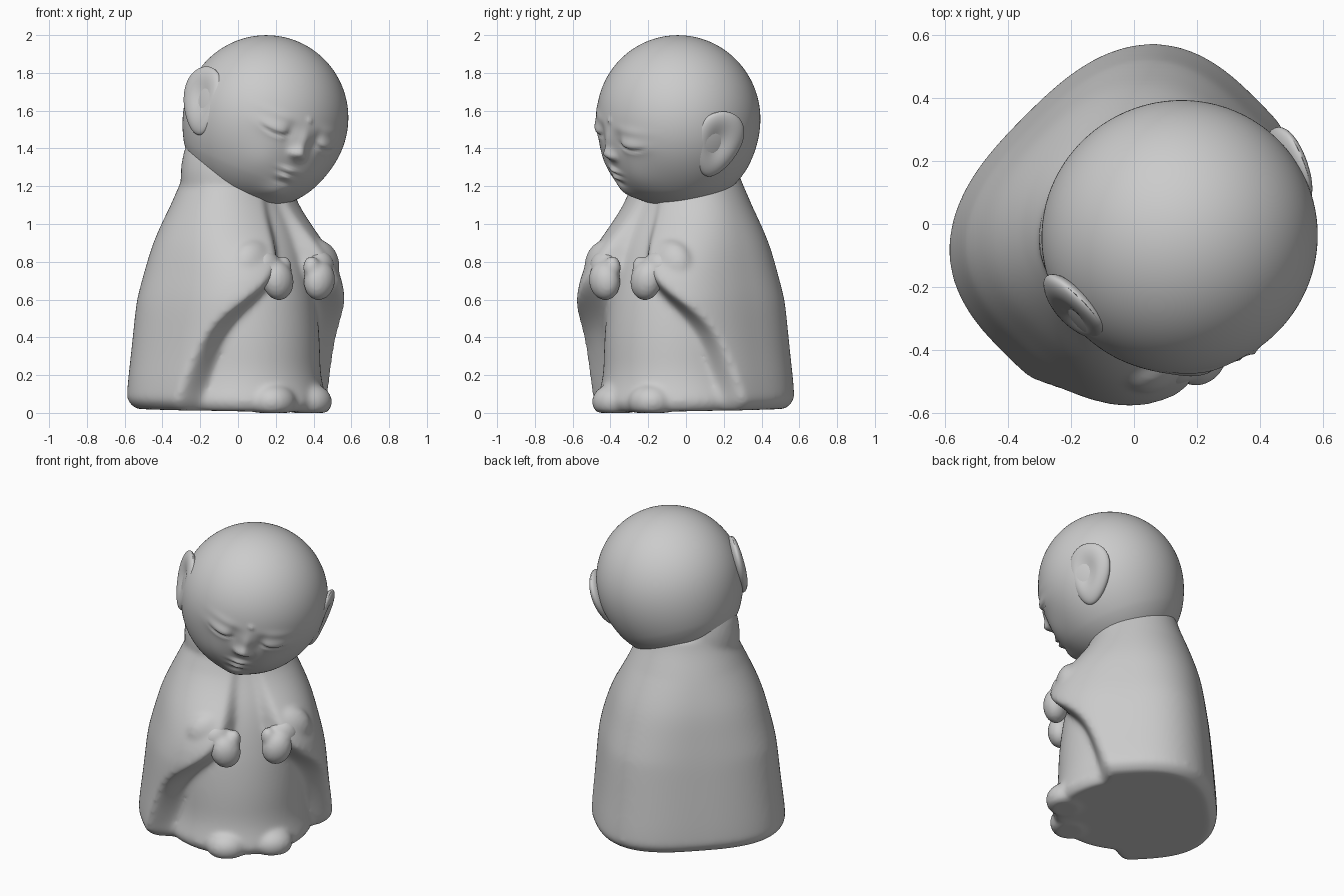
import bpy, bmesh, math
from mathutils import Matrix, Vector

if "Cube" in bpy.data.objects:
    bpy.data.objects.remove(bpy.data.objects["Cube"])

BODY = Matrix.Rotation(math.radians(45), 4, 'Z')          # figure faces the +x/-y corner
HEAD = (Matrix.Translation((0.147, -0.04, 1.56)) @ Matrix.Rotation(math.radians(33), 4, 'Z')
        @ Matrix.Rotation(math.radians(16), 4, 'Y') @ Matrix.Rotation(math.radians(15), 4, 'X'))


def make(name, bm, mat, voxel=0, smooth=0):
    bmesh.ops.transform(bm, matrix=mat, verts=bm.verts)
    bmesh.ops.recalc_face_normals(bm, faces=bm.faces)
    me = bpy.data.meshes.new(name)
    bm.to_mesh(me)
    bm.free()
    for p in me.polygons:
        p.use_smooth = True
    ob = bpy.data.objects.new(name, me)
    bpy.context.collection.objects.link(ob)
    if voxel:                                             # melt overlapping forms together
        rm = ob.modifiers.new("merge", 'REMESH')
        rm.mode, rm.voxel_size, rm.use_smooth_shade = 'VOXEL', voxel, True
        sm = ob.modifiers.new("soften", 'SMOOTH')
        sm.factor, sm.iterations = 0.5, smooth
    return ob


def ball(bm, loc, rad, seg=32, rot=None):
    m = Matrix.Translation(loc) @ (rot or Matrix()) @ Matrix.Diagonal((*rad, 1))
    return bmesh.ops.create_uvsphere(bm, u_segments=seg, v_segments=seg * 2 // 3,
                                     radius=1, matrix=m)['verts']


def linear(table, z):
    if z <= table[0][0]:
        return table[0][1]
    for (z0, v0), (z1, v1) in zip(table, table[1:]):
        if z <= z1:
            return v0 + (v1 - v0) * (z - z0) / (z1 - z0)
    return table[-1][1]


def soft(table, z):
    return sum(linear(table, z + k * 0.025) * (6 - abs(k)) for k in range(-5, 6)) / 36


def superellipse(phi, a, front, back, n):
    s, c = abs(math.sin(phi)), math.cos(phi)
    d = front if c > 0 else back
    return ((s / a) ** n + (abs(c) / d) ** n) ** (-1 / n)


# Cloak and robe: one lofted body, cloak radius stepping in to robe radius at an opening angle
WIDTH = [(0, .585), (.1, .585), (.3, .56), (.6, .53), (.9, .455), (1.1, .365), (1.2, .315), (1.32, .26)]
BACK = [(0, .49), (.1, .49), (.3, .475), (.6, .45), (.9, .405), (1.1, .34), (1.2, .30), (1.32, .25)]
SLEEVE = [(0, .46), (.3, .47), (.5, .52), (.7, .545), (.8, .51), (.9, .44), (1, .35), (1.1, .28), (1.3, .22)]
ROBE = [(0, .51), (.08, .49), (.16, .455), (.4, .45), (.6, .43), (.8, .39), (.95, .34), (1.1, .26), (1.3, .20)]
OPENING = [(0, 76), (.15, 70), (.3, 64), (.45, 56), (.55, 44), (.65, 28), (.75, 18), (.9, 16), (1.05, 15), (1.3, 8)]
SEG, RINGS = 144, 72
bm = bmesh.new()
rows = []
for i in range(RINGS + 1):
    z = 0.005 + 1.315 * i / RINGS
    hem = 1 - 0.09 * max(0, 1 - (z - 0.005) / 0.07) ** 2
    n = 2.7 - 0.6 * min(1, max(0, (z - 0.6) / 0.5))
    row = []
    for j in range(SEG):
        phi = -math.pi + 2 * math.pi * j / SEG
        wide = soft(WIDTH, z) * (0.955 if phi > 0 else 1)
        cloak = superellipse(phi, wide, soft(SLEEVE, z), soft(BACK, z), n)
        f = soft(ROBE, z)
        robe = superellipse(phi, f * 0.92, f, f * 0.9, 2)
        t = (abs(math.degrees(phi)) - soft(OPENING, z) + 6) / 12
        t = min(1, max(0, t))
        t = t * t * (3 - 2 * t)
        r = hem * (robe + (cloak - robe) * t)
        lift = 0.02 * (1 - math.cos(phi)) / 2 * max(0, 1 - z / 0.5)        # hem rises at the back
        row.append(bm.verts.new((r * math.sin(phi), -r * math.cos(phi), z + lift)))
    rows.append(row)
for lo, hi in zip(rows, rows[1:]):
    for j in range(SEG):
        k = (j + 1) % SEG
        bm.faces.new((lo[j], lo[k], hi[k], hi[j]))
bm.faces.new(rows[0])
bm.faces.new(rows[-1])
# neck joining the tilted head to the cloak, feet and forearms
ball(bm, (-0.06, 0.01, 1.25), (0.26, 0.25, 0.36))
for s in (-1, 1):
    for v in ball(bm, (s * 0.135, -0.40, 0.06), (0.125, 0.115, 0.095)):
        v.co.z = max(v.co.z, 0)
    ball(bm, (s * 0.23, -0.35, 0.78), (0.15, 0.10, 0.14))
make("cloaked_body", bm, BODY, 0.013, 14)

# Hands, mirrored left and right
for side, s in (("left", -1), ("right", 1)):
    bm = bmesh.new()
    tilt = Matrix.Rotation(math.radians(s * 15), 4, 'Y')
    ball(bm, (s * 0.155, -0.455, 0.70), (0.09, 0.075, 0.105), 24, tilt)     # palm
    ball(bm, (s * 0.105, -0.445, 0.77), (0.045, 0.045, 0.06), 24)           # thumb
    ball(bm, (s * 0.20, -0.41, 0.77), (0.09, 0.07, 0.09), 24, tilt)         # wrist
    make(side + "_hand", bm, BODY, 0.013, 6)

# Head: sphere with facial relief, each entry (x, z, spread x, spread z, height), mirrored if x > 0
RELIEF = [
    (0, -.085, .037, .035, .036), (0, -.02, .03, .065, .016), (.036, -.095, .02, .02, .014),
    (.165, .0, .08, .038, .018), (.085, .0, .03, .05, -.014), (.16, .075, .09, .025, .006),
    (.17, -.19, .10, .10, .012), (0, -.187, .05, .014, .020), (0, -.226, .04, .015, .020),
    (0, -.207, .055, .006, -.010), (0, -.26, .05, .015, -.008), (0, -.33, .07, .05, .020),
    (0, .10, .014, .014, .010), (0, -.30, .20, .13, .03),
]
bm = bmesh.new()
ball(bm, (0, 0, 0), (0.438, 0.432, 0.44), 192)
for v in bm.verts:
    x, y, z = v.co
    if z < 0:                                                              # full jaw
        v.co.z = z * (1 + 0.09 * min(1, -z / 0.25))
        z = v.co.z
    if y > -0.05:
        continue
    d = 0
    for cx, cz, sx, sz, h in RELIEF:
        u = abs(x) - cx
        d += h * math.exp(-(u / sx) ** 2 - ((z - cz) / sz) ** 2)
    u = abs(x) - 0.165                                                     # closed eyelid line
    d -= 0.014 * math.exp(-(u / 0.07) ** 4 - ((z + 0.026 - 3 * u * u) / 0.010) ** 2)
    v.co.y -= d * min(1, (-y - 0.05) / 0.1)
make("head", bm, HEAD)

# Ears: dished ovals set close to the head, flaring slightly at the back
for side, s in (("left", -1), ("right", 1)):
    bm = bmesh.new()
    ball(bm, (0, 0, 0), (1, 1, 1), 48)
    for v in bm.verts:
        x, y, z = v.co
        if x > 0:
            x -= 0.7 * math.exp(-((y + 0.1) / 0.5) ** 2 - ((z - 0.1) / 0.55) ** 2)
        taper = 1 + 0.25 * z
        v.co = Vector((x * 0.05, y * 0.13 * taper, z * 0.185))
    flare = (Matrix.Translation((0.416, -0.015, -0.02)) @ Matrix.Rotation(math.radians(-12), 4, 'Z')
             @ Matrix.Rotation(math.radians(-22), 4, 'X') @ Matrix.Rotation(math.radians(2), 4, 'Y'))
    make(side + "_ear", bm, HEAD @ Matrix.Diagonal((s, 1, 1, 1)) @ flare)
